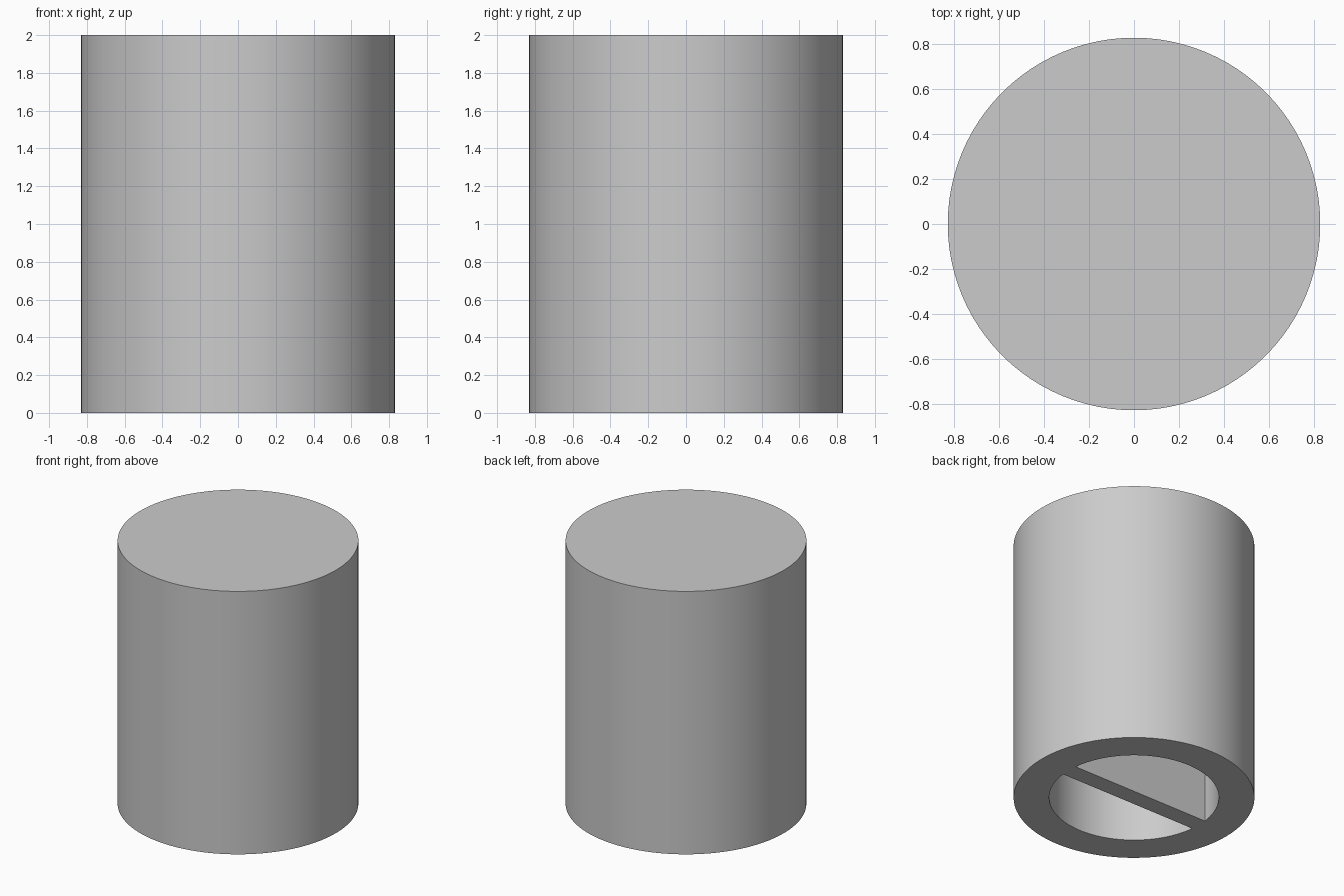
import bpy, bmesh, math

cube = bpy.data.objects.get("Cube")
if cube:
    bpy.data.objects.remove(cube, do_unlink=True)

RADIUS, HEIGHT = 0.83, 2.0
BORE, DEPTH = 0.585, 1.75
WEB = 0.135      # thickness of the dividing web
SIDES = 96

grey = bpy.data.materials.new("plain grey")
grey.use_nodes = True
grey.diffuse_color = (0.6, 0.6, 0.6, 1)
grey.node_tree.nodes["Principled BSDF"].inputs["Base Color"].default_value = (0.6, 0.6, 0.6, 1)


def prism(name, outline, z0, z1):
    """Extrude a closed counter-clockwise outline from z0 to z1."""
    bm = bmesh.new()
    face = bm.faces.new([bm.verts.new((x, y, z0)) for x, y in outline])
    new = bmesh.ops.extrude_face_region(bm, geom=[face])["geom"]
    top = [v for v in new if isinstance(v, bmesh.types.BMVert)]
    bmesh.ops.translate(bm, verts=top, vec=(0, 0, z1 - z0))
    bmesh.ops.recalc_face_normals(bm, faces=bm.faces)
    mesh = bpy.data.meshes.new(name)
    bm.to_mesh(mesh)
    bm.free()
    mesh.materials.append(grey)
    obj = bpy.data.objects.new(name, mesh)
    bpy.context.collection.objects.link(obj)
    return obj


def arc(radius, start, end, steps):
    angles = [start + (end - start) * i / steps for i in range(steps + 1)]
    return [(radius * math.cos(a), radius * math.sin(a)) for a in angles]


# Solid outer cylinder
body = prism("cylinder_body", arc(RADIUS, 0, math.tau, SIDES)[:-1], 0, HEIGHT)

# Two half-round blind pockets, leaving the web between them
edge = math.asin(WEB / 2 / BORE)
cutters = []
for name, turn in (("back_pocket_cutter", 0), ("front_pocket_cutter", math.pi)):
    outline = arc(BORE, turn + edge, turn + math.pi - edge, SIDES // 2)
    cutter = prism(name, outline, -0.1, DEPTH)
    cutter.hide_render = True
    cutters.append(cutter)
    cut = body.modifiers.new(name, "BOOLEAN")
    cut.operation = "DIFFERENCE"
    cut.solver = "EXACT"
    cut.object = cutter

# Bake the cuts, remove the cutters and smooth the round walls
bpy.ops.object.select_all(action="DESELECT")
body.select_set(True)
bpy.context.view_layer.objects.active = body
for name in [m.name for m in body.modifiers]:
    bpy.ops.object.modifier_apply(modifier=name)
for cutter in cutters:
    bpy.data.objects.remove(cutter, do_unlink=True)
bpy.ops.object.shade_smooth_by_angle(angle=math.radians(30))
